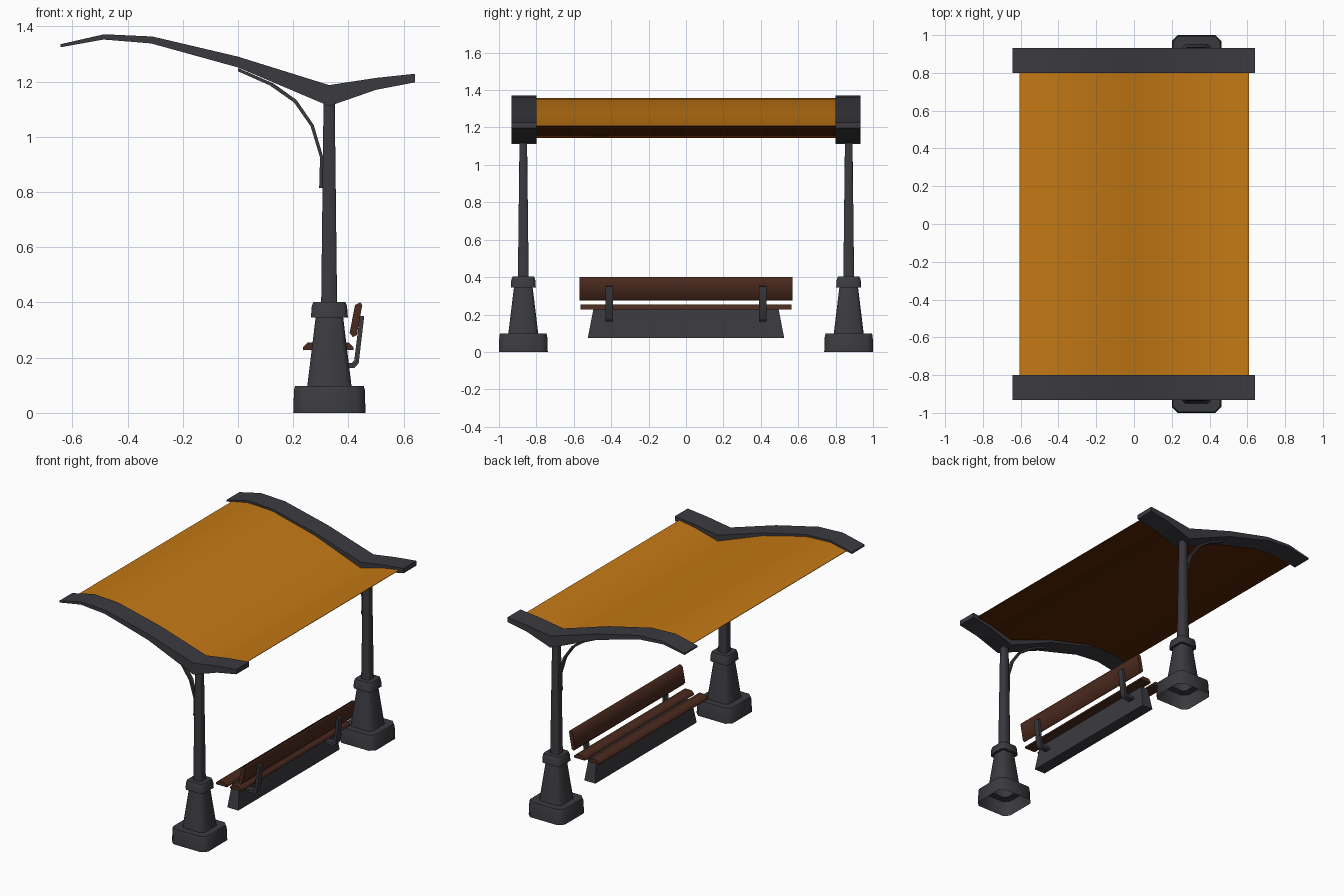
import bpy, bmesh, math

if "Cube" in bpy.data.objects:
    bpy.data.objects.remove(bpy.data.objects["Cube"])


def material(name, rgb):
    m = bpy.data.materials.new(name)
    m.diffuse_color = (*rgb, 1)
    m.use_nodes = True
    m.node_tree.nodes["Principled BSDF"].inputs["Base Color"].default_value = m.diffuse_color
    return m


METAL = material("dark grey metal", (0.044, 0.042, 0.050))
ORANGE = material("orange canopy", (0.55, 0.190, 0.007))
UNDER = material("dark brown underside", (0.095, 0.018, 0.001))
WOOD = material("brown wood", (0.070, 0.023, 0.013))


def finish(bm, name, mats, smooth=55):
    # consistent normals, smooth shading with sharp creases
    bmesh.ops.recalc_face_normals(bm, faces=bm.faces[:])
    for f in bm.faces:
        f.smooth = True
    for e in bm.edges:
        e.smooth = len(e.link_faces) == 2 and e.calc_face_angle(0) < math.radians(smooth)
    me = bpy.data.meshes.new(name)
    bm.to_mesh(me)
    bm.free()
    for m in mats:
        me.materials.append(m)
    ob = bpy.data.objects.new(name, me)
    bpy.context.collection.objects.link(ob)
    return ob


def bridge(bm, a, b):
    n = len(a)
    for i in range(n):
        bm.faces.new((a[i], a[(i + 1) % n], b[(i + 1) % n], b[i]))


def column(name, cx, cy, rings, chamfer, bottom=False):
    # square column with chamfered corners, rings are (z, half width)
    bm = bmesh.new()
    loops = []
    for z, h in rings:
        c = h * chamfer
        pts = [(h, -h + c), (h, h - c), (h - c, h), (-h + c, h),
               (-h, h - c), (-h, -h + c), (-h + c, -h), (h - c, -h)]
        loops.append([bm.verts.new((cx + x, cy + y, z)) for x, y in pts])
    for a, b in zip(loops, loops[1:]):
        bridge(bm, a, b)
    bm.faces.new(loops[-1])
    if bottom:
        bm.faces.new(loops[0])
    return finish(bm, name, [METAL])


def extrude_strip(name, top, low, y0, y1, mats):
    # band between two matching xz polylines, extruded along y
    bm = bmesh.new()
    rows = [[[bm.verts.new((x, y, z)) for x, z in line] for line in (top, low)]
            for y in (y0, y1)]
    (t0, l0), (t1, l1) = rows
    for i in range(len(top) - 1):
        j = i + 1
        bm.faces.new((t0[i], t0[j], t1[j], t1[i]))
        bm.faces.new((l0[i], l1[i], l1[j], l0[j]))
        bm.faces.new((t0[i], l0[i], l0[j], t0[j]))
        bm.faces.new((t1[i], t1[j], l1[j], l1[i]))
    for i in (0, -1):
        bm.faces.new((t0[i], t1[i], l1[i], l0[i]))
    return finish(bm, name, mats)


def prism(name, prof, y0, y1, mat):
    # closed xz profile extruded along y
    bm = bmesh.new()
    a, b = [[bm.verts.new((x, y, z)) for x, z in prof] for y in (y0, y1)]
    bridge(bm, a, b)
    bm.faces.new(a)
    bm.faces.new(b)
    return finish(bm, name, [mat])


# posts, curved roof arms and braces at both ends
ARM_TOP = [(-.643, 1.335), (-.485, 1.371), (-.31, 1.363), (0, 1.29), (.33, 1.187), (.5, 1.213), (.641, 1.228)]
ARM_LOW = [(-.643, 1.324), (-.487, 1.352), (-.315, 1.338), (0, 1.251), (.33, 1.111), (.5, 1.170), (.641, 1.197)]
BRACE_OUT = [(0, 1.249), (.13, 1.192), (.212, 1.133), (.274, 1.043), (.309, .925), (.309, .815)]
BRACE_IN = [(0, 1.237), (.115, 1.186), (.203, 1.124), (.263, 1.038), (.297, .925), (.294, .815)]
for side, label in ((-1, "front"), (1, "back")):
    cy = side * 0.87
    column(label + "_post_base", .331, cy,
           [(0, .131), (.085, .128), (.098, .124), (.098, .08), (.345, .05),
            (.345, .067), (.385, .064), (.402, .058), (.402, .03)], .24)
    column(label + "_post", .33, cy, [(.38, .029), (1.15, .02)], .15, True)
    ya, yb = sorted((side * .80, side * .933))
    extrude_strip(label + "_roof_arm", ARM_TOP, ARM_LOW, ya, yb, [METAL])
    extrude_strip(label + "_brace", BRACE_OUT, BRACE_IN, cy - .014, cy + .014, [METAL])

# canopy sheet following the arms, dark below
SHEET = [(-.605, 1.335), (-.485, 1.358), (-.31, 1.350), (0, 1.272), (.33, 1.148), (.5, 1.193), (.61, 1.211)]
roof = extrude_strip("canopy", SHEET, [(x, z - .003) for x, z in SHEET], -.805, .805, [ORANGE, UNDER])
for p in roof.data.polygons:
    p.material_index = 1 if p.normal.z < -.1 else 0

# bench plinth, narrower towards the top
bm = bmesh.new()
lo, hi = [[bm.verts.new((.33 + sx * hx, sy * hy, z)) for sx, sy in ((-1, -1), (1, -1), (1, 1), (-1, 1))]
          for z, hx, hy in ((.075, .040, .525), (.23, .025, .495))]
bridge(bm, lo, hi)
bm.faces.new(lo)
bm.faces.new(hi)
finish(bm, "bench_plinth", [METAL])

# seat slats with bevelled edges
for n, x0 in enumerate((.235, .338)):
    x1 = x0 + .08
    prism("seat_slat_%d" % (n + 1),
          [(x0, .228), (x1, .228), (x1, .238), (x1 - .017, .254), (x0 + .017, .254), (x0, .238)],
          -.565, .565, WOOD)

# tilted backrest board and its two bent brackets
prism("backrest", [(.416, .274), (.430, .282), (.450, .390), (.443, .400), (.424, .391), (.404, .290)],
      -.57, .57, WOOD)
for side, label in ((-1, "front"), (1, "back")):
    y = side * .41
    extrude_strip(label + "_backrest_bracket",
                  [(.34, .180), (.412, .180), (.421, .19), (.441, .352)],
                  [(.34, .162), (.421, .162), (.437, .18), (.457, .350)],
                  y - .02, y + .02, [METAL])
